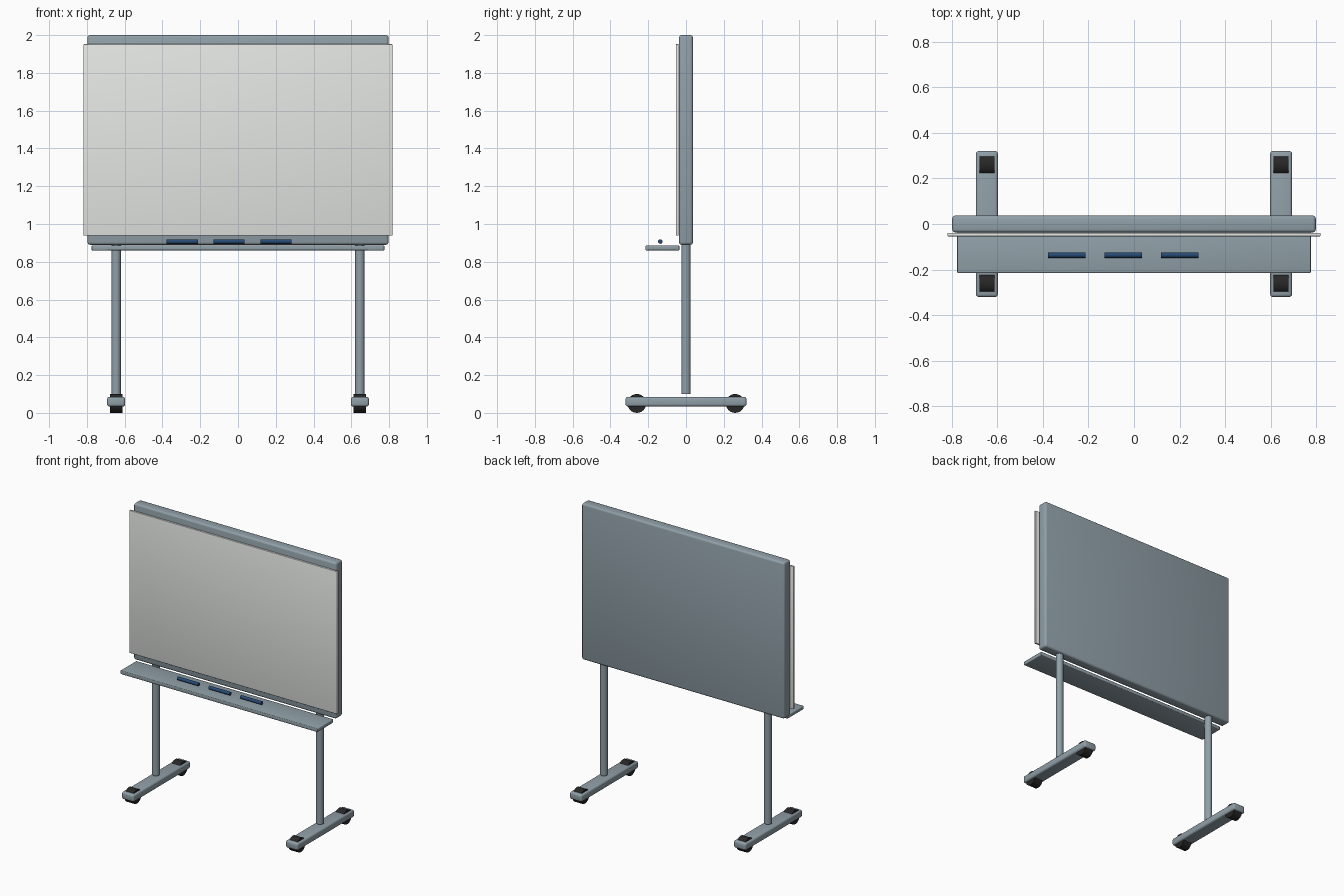
import bpy, math

if "Cube" in bpy.data.objects:
    bpy.data.objects.remove(bpy.data.objects["Cube"])

def mat(name, rgb):
    m = bpy.data.materials.new(name)
    m.diffuse_color = (*rgb, 1)
    m.use_nodes = True
    m.node_tree.nodes["Principled BSDF"].inputs["Base Color"].default_value = m.diffuse_color
    return m

STEEL = mat("blue_grey_steel", (0.28, 0.35, 0.39))
WHITE = mat("board_white", (0.78, 0.80, 0.78))
BLACK = mat("black_rubber", (0.02, 0.02, 0.02))
NAVY = mat("marker_navy", (0.02, 0.07, 0.17))

def finish(ob, name, material, bevel=0, segments=3):
    ob.name = name
    ob.data.materials.append(material)
    if bevel:
        b = ob.modifiers.new("bevel", 'BEVEL')
        b.width = bevel
        b.segments = segments
        bpy.ops.object.modifier_apply(modifier=b.name)
    bpy.ops.object.shade_smooth_by_angle(angle=math.radians(35))
    return ob

def box(name, lo, hi, material, bevel):
    bpy.ops.mesh.primitive_cube_add(size=1, location=[(a + b) / 2 for a, b in zip(lo, hi)])
    ob = bpy.context.object
    ob.scale = [b - a for a, b in zip(lo, hi)]
    bpy.ops.object.transform_apply(location=False, rotation=False, scale=True)
    return finish(ob, name, material, bevel)

def rod(name, centre, radius, length, axis, material, sides=24):
    rot = (0, math.pi / 2, 0) if axis == 'X' else (0, 0, 0)
    bpy.ops.mesh.primitive_cylinder_add(vertices=sides, radius=radius, depth=length,
                                        location=centre, rotation=rot)
    return finish(bpy.context.object, name, material)

# Board: thick backing frame and the wider writing sheet in front
box("board_frame", (-0.797, -0.037, 0.89), (0.797, 0.037, 2.0), STEEL, 0.014)
box("writing_surface", (-0.818, -0.054, 0.938), (0.818, -0.039, 1.952), WHITE, 0.003)

# Pen tray and markers
box("pen_tray", (-0.775, -0.215, 0.86), (0.775, -0.035, 0.886), STEEL, 0.005)
for i in range(3):
    rod(f"marker_{i + 1}", (-0.295 + 0.248 * i, -0.136, 0.907), 0.012, 0.165, 'X', NAVY, 16)

# Posts, feet and wheels on both sides
for side, x in (("left", -0.645), ("right", 0.645)):
    rod(f"post_{side}", (x, 0, 0.50), 0.025, 0.80, 'Z', STEEL)
    box(f"foot_{side}", (x - 0.048, -0.32, 0.034), (x + 0.048, 0.32, 0.085), STEEL, 0.012)
    for end, y in (("front", -0.26), ("back", 0.26)):
        rod(f"wheel_{side}_{end}", (x, y, 0.05), 0.05, 0.065, 'X', BLACK)
